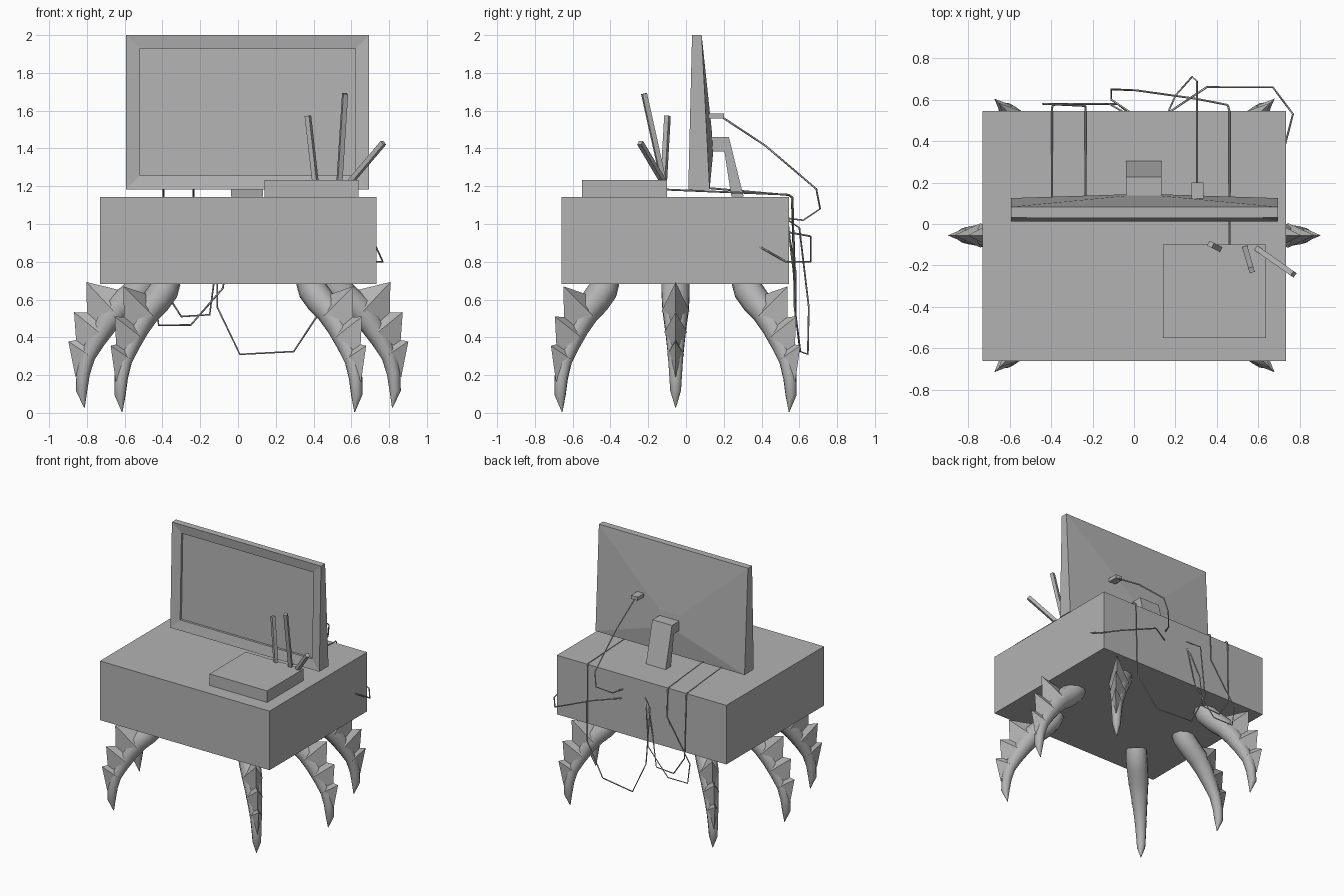
import bpy, bmesh, math
from mathutils import Vector, Matrix

if "Cube" in bpy.data.objects:
    bpy.data.objects.remove(bpy.data.objects["Cube"])

grey = bpy.data.materials.new("dark_grey")
grey.diffuse_color = (0.45, 0.45, 0.45, 1)
grey.use_nodes = True
grey.node_tree.nodes["Principled BSDF"].inputs["Base Color"].default_value = grey.diffuse_color


def link(name, data):
    data.materials.append(grey)
    ob = bpy.data.objects.new(name, data)
    bpy.context.collection.objects.link(ob)
    return ob


def finish(bm, name):
    bmesh.ops.recalc_face_normals(bm, faces=bm.faces)
    me = bpy.data.meshes.new(name)
    bm.to_mesh(me)
    bm.free()
    return link(name, me)


def loft(bm, rings, smooth=False):
    """Skin a list of equal-length point rings and cap both ends."""
    vs = [[bm.verts.new(p) for p in r] for r in rings]
    n = len(vs[0])
    for a, b in zip(vs, vs[1:]):
        for i in range(n):
            j = (i + 1) % n
            bm.faces.new((a[i], a[j], b[j], b[i])).smooth = smooth
    bm.faces.new(vs[0])
    bm.faces.new(vs[-1])


def box(name, x0, x1, y0, y1, z0, z1):
    bm = bmesh.new()
    ring = lambda z: [(x0, y0, z), (x1, y0, z), (x1, y1, z), (x0, y1, z)]
    loft(bm, [ring(z0), ring(z1)])
    return finish(bm, name)


def rod(name, a, b, w, d):
    a, b = Vector(a), Vector(b)
    q = (b - a).to_track_quat('Z', 'Y')
    c = [(-w, -d), (w, -d), (w, d), (-w, d)]
    off = [q @ Vector((x / 2, y / 2, 0)) for x, y in c]
    bm = bmesh.new()
    loft(bm, [[a + o for o in off], [b + o for o in off]])
    return finish(bm, name)


def cable(name, pts, r=0.005):
    cu = bpy.data.curves.new(name, 'CURVE')
    cu.dimensions = '3D'
    cu.bevel_depth = r
    cu.bevel_resolution = 0
    cu.use_fill_caps = True
    sp = cu.splines.new('POLY')
    sp.points.add(len(pts) - 1)
    for p, co in zip(sp.points, pts):
        p.co = (*co, 1)
    return link(name, cu)


# Main cabinet and small box with antennas
box("cabinet", -0.73, 0.734, -0.66, 0.545, 0.682, 1.143)
box("router_box", 0.139, 0.637, -0.55, -0.10, 1.143, 1.233)
rod("antenna_left", (0.41, -0.118, 1.22), (0.37, -0.098, 1.572), 0.026, 0.026)
rod("antenna_middle", (0.537, -0.118, 1.22), (0.567, -0.222, 1.69), 0.026, 0.026)
rod("antenna_right", (0.592, -0.118, 1.22), (0.77, -0.243, 1.43), 0.026, 0.026)

# Screen: recessed front, bevelled rim, tapered back
def rect(x0, x1, z0, z1, y_bottom, y_top):
    return [(x0, y_bottom, z0), (x1, y_bottom, z0), (x1, y_top, z1), (x0, y_top, z1)]

bm = bmesh.new()
inner = (-0.518, 0.622, 1.258, 1.928)
outer = (-0.593, 0.694, 1.183, 2.0)
loft(bm, [rect(*inner, 0.043, 0.060),
          rect(*inner, 0.026, 0.042),
          rect(*outer, 0.012, 0.032),
          rect(*outer, 0.125, 0.083),
          rect(-0.04, 0.13, 1.37, 1.50, 0.143, 0.136)])
finish(bm, "screen")

# Bent stand behind the screen
prof = [(0.12, 1.46), (0.227, 1.46), (0.305, 1.145), (0.24, 1.145), (0.203, 1.385), (0.12, 1.385)]
bm = bmesh.new()
loft(bm, [[(x, y, z) for y, z in prof] for x in (-0.038, 0.132)])
finish(bm, "screen_stand")
box("screen_plug", 0.277, 0.335, 0.10, 0.20, 1.558, 1.586)

# Clawed legs: curved tube (radius out, height, thickness) plus three back spikes
PATH = [(0.485, 0.715, 0.076), (0.505, 0.665, 0.078), (0.565, 0.605, 0.077), (0.64, 0.545, 0.073),
        (0.70, 0.465, 0.062), (0.755, 0.375, 0.051), (0.80, 0.29, 0.042),
        (0.822, 0.20, 0.036), (0.83, 0.11, 0.030), (0.815, 0.02, 0.002)]
SPIKES = [  # tip, upper, lower, side, half width
    ((0.805, 0.685), (0.62, 0.64), (0.80, 0.45), (0.66, 0.53), 0.074),
    ((0.87, 0.525), (0.72, 0.52), (0.855, 0.32), (0.74, 0.42), 0.060),
    ((0.90, 0.37), (0.79, 0.39), (0.862, 0.18), (0.795, 0.30), 0.045),
]


def leg(name, angle, shift, drop):
    bm = bmesh.new()
    rings = []
    for i, (r, z, w) in enumerate(PATH):
        a, b = PATH[max(i - 1, 0)], PATH[min(i + 1, len(PATH) - 1)]
        t = Vector((b[0] - a[0], 0, b[1] - a[1])).normalized()
        n = Vector((-t.z, 0, t.x))
        rings.append([Vector((r, 0, z)) + n * w * math.cos(k * math.pi / 5)
                      + Vector((0, w * math.sin(k * math.pi / 5), 0)) for k in range(10)])
    loft(bm, rings, True)
    for tip, up, low, side, hw in SPIKES:
        t = bm.verts.new((tip[0], 0, tip[1]))
        base = [bm.verts.new(p) for p in ((up[0], 0, up[1]), (side[0], hw, side[1]),
                                          (low[0], 0, low[1]), (side[0], -hw, side[1]))]
        for k in range(4):
            bm.faces.new((base[k], base[(k + 1) % 4], t))
        bm.faces.new((base[0], base[1], base[2]))
        bm.faces.new((base[0], base[2], base[3]))
    m = (Matrix.Translation((0.002, -0.055, -drop)) @ Matrix.Rotation(angle, 4, 'Z')
         @ Matrix.Translation((shift, 0, 0)))
    bmesh.ops.transform(bm, matrix=m, verts=bm.verts)
    finish(bm, name)


for name, deg in (("right", 0), ("left", 180)):
    leg("side_leg_" + name, math.radians(deg), 0, -0.008)
for name, deg in (("back_right", 44.3), ("back_left", 135.7),
                  ("front_left", 224.3), ("front_right", 315.7)):
    leg("corner_leg_" + name, math.radians(deg), 0.045, 0.015)

# Hanging cables
cable("cable_router", [(0.46, -0.10, 1.182), (0.46, 0.545, 1.155), (0.455, 0.565, 1.14),
                       (0.45, 0.575, 0.56), (0.295, 0.605, 0.325), (0.01, 0.645, 0.31),
                       (-0.11, 0.65, 0.56), (-0.11, 0.60, 0.98), (-0.02, 0.54, 1.02)])
cable("cable_screen_outer", [(-0.395, 0.12, 1.19), (-0.395, 0.545, 1.153), (-0.395, 0.56, 1.14),
                             (-0.39, 0.575, 0.65), (-0.30, 0.58, 0.51), (-0.15, 0.58, 0.52),
                             (-0.12, 0.58, 0.75), (-0.05, 0.54, 0.97)])
cable("cable_screen_inner", [(-0.235, 0.12, 1.19), (-0.235, 0.545, 1.153), (-0.235, 0.56, 1.14),
                             (-0.235, 0.57, 0.93), (-0.44, 0.58, 0.62), (-0.42, 0.58, 0.465),
                             (-0.25, 0.58, 0.465), (-0.08, 0.58, 0.66), (-0.03, 0.54, 1.0)])
cable("cable_plug", [(0.305, 0.18, 1.573), (0.305, 0.42, 1.415), (0.303, 0.69, 1.185),
                     (0.28, 0.71, 1.08), (0.20, 0.62, 1.02), (0.165, 0.54, 1.03)])
cable("cable_side", [(0.17, 0.54, 0.957), (0.35, 0.66, 0.935), (0.67, 0.66, 0.80),
                     (0.767, 0.53, 0.80), (0.728, 0.38, 0.885)])
